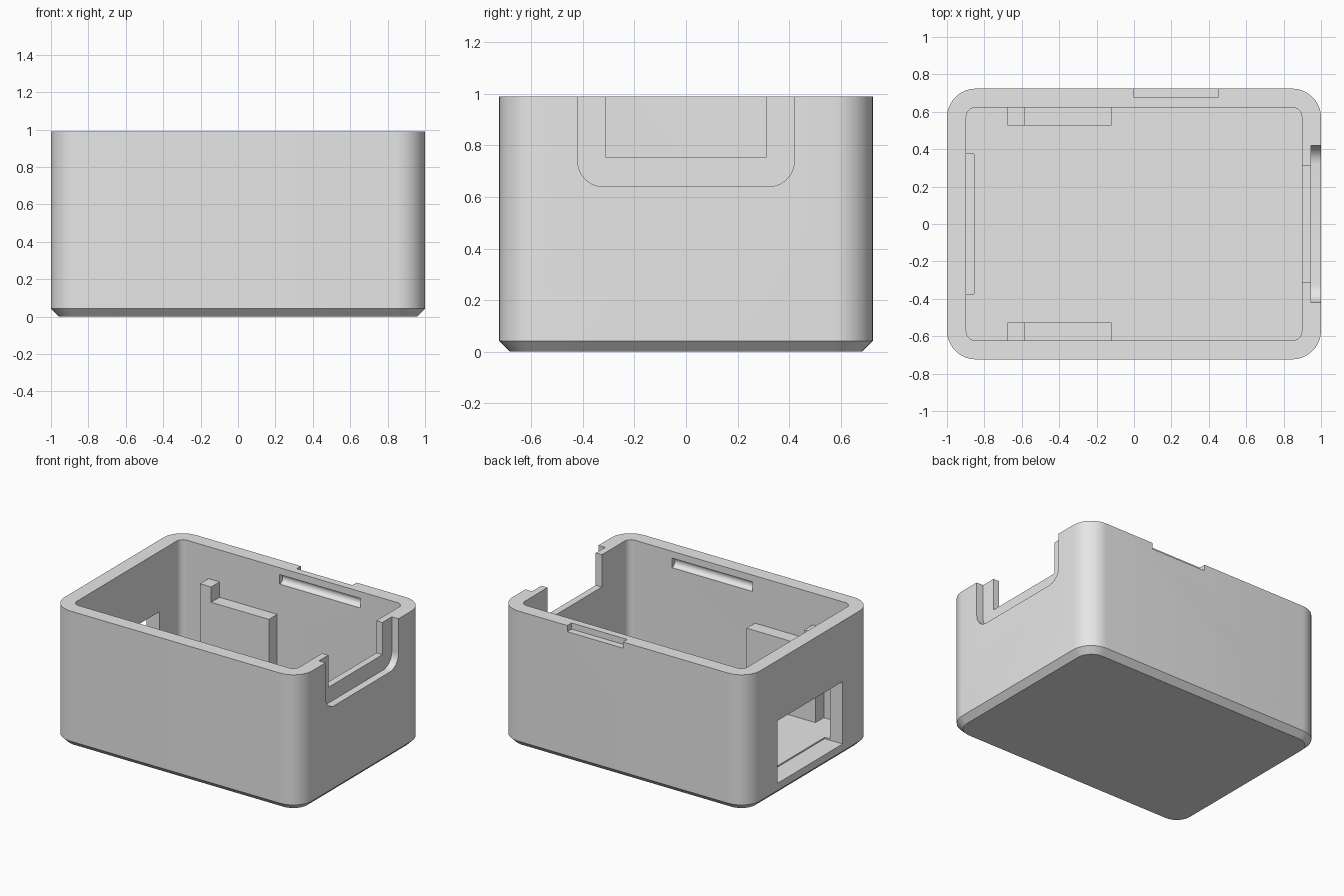
import bpy, bmesh, math
from mathutils import Matrix, Vector

old = bpy.data.objects.get("Cube")
if old:
    bpy.data.objects.remove(old, do_unlink=True)

grey = bpy.data.materials.new("light_grey_plastic")
grey.use_nodes = True
grey.diffuse_color = (0.8, 0.8, 0.8, 1)
grey.node_tree.nodes["Principled BSDF"].inputs["Base Color"].default_value = (0.8, 0.8, 0.8, 1)

TOP, FLOOR = 0.99, 0.105
OUT_X, OUT_Y, OUT_R = 1.0, 0.724, 0.155
IN_X, IN_Y, IN_R = 0.897, 0.623, 0.05
CHAMFER = 0.042


def finish(name, bm):
    bmesh.ops.recalc_face_normals(bm, faces=bm.faces[:])
    mesh = bpy.data.meshes.new(name)
    bm.to_mesh(mesh)
    bm.free()
    mesh.materials.append(grey)
    obj = bpy.data.objects.new(name, mesh)
    bpy.context.collection.objects.link(obj)
    return obj


def rounded_loop(hx, hy, r, steps=10):
    """Outline of a rounded rectangle centred on the origin."""
    points = []
    for k, (sx, sy) in enumerate(((1, 1), (-1, 1), (-1, -1), (1, -1))):
        for i in range(steps + 1):
            a = math.pi / 2 * (k + i / steps)
            points.append((sx * (hx - r) + r * math.cos(a),
                           sy * (hy - r) + r * math.sin(a)))
    return points


def rounded_prism(name, sections, matrix=Matrix()):
    """Stack of rounded rectangles, each given as (level, hx, hy, r)."""
    bm = bmesh.new()
    rings = [[bm.verts.new(matrix @ Vector((x, y, z))) for x, y in rounded_loop(hx, hy, r)]
             for z, hx, hy, r in sections]
    n = len(rings[0])
    for low, high in zip(rings, rings[1:]):
        for i in range(n):
            j = (i + 1) % n
            bm.faces.new((low[i], low[j], high[j], high[i]))
    bm.faces.new(rings[0][::-1])
    bm.faces.new(rings[-1])
    return finish(name, bm)


def box(name, x, y, z):
    bm = bmesh.new()
    bmesh.ops.create_cube(bm, size=1)
    for v in bm.verts:
        v.co = [lo + (c + 0.5) * (hi - lo) for c, (lo, hi) in zip(v.co, (x, y, z))]
    return finish(name, bm)


def cut(target, cutter):
    cutter.hide_render = True
    mod = target.modifiers.new("cut", 'BOOLEAN')
    mod.operation = 'DIFFERENCE'
    mod.solver = 'EXACT'
    mod.object = cutter
    bpy.context.view_layer.objects.active = target
    bpy.ops.object.modifier_apply(modifier=mod.name)
    bpy.data.objects.remove(cutter, do_unlink=True)


# Rounded case with a chamfered base
case = rounded_prism("case", [
    (0, OUT_X - CHAMFER, OUT_Y - CHAMFER, OUT_R - CHAMFER),
    (CHAMFER, OUT_X, OUT_Y, OUT_R),
    (TOP, OUT_X, OUT_Y, OUT_R)])

# Hollow inside
cut(case, rounded_prism("cavity", [(FLOOR, IN_X, IN_Y, IN_R), (1.3, IN_X, IN_Y, IN_R)]))

# Connector opening: rounded outer recess and square notch through the wall
side = Matrix(((0, 0, 1, 0), (1, 0, 0, 0), (0, 1, 0, 1.04), (0, 0, 0, 1)))
cut(case, rounded_prism("recess", [(0.946, 0.42, 0.4, 0.1), (1.2, 0.42, 0.4, 0.1)], side))
cut(case, box("notch", (0.8, 1.1), (-0.312, 0.312), (0.755, 1.2)))

# Window in the opposite wall
cut(case, box("window", (-1.1, -0.856), (-0.375, 0.375), (0.095, 0.55)))

# Pry notch in the outer rim of the back wall
cut(case, box("pry_notch", (0, 0.45), (0.675, 0.9), (0.945, 1.2)))

# Round snap grooves inside the long walls
for s in (-1, 1):
    bm = bmesh.new()
    bmesh.ops.create_cone(bm, cap_ends=True, segments=32, radius1=0.035, radius2=0.035, depth=0.65,
                          matrix=Matrix.Translation((0.225, s * IN_Y, 0.905))
                          @ Matrix.Rotation(math.pi / 2, 4, 'Y'))
    cut(case, finish("groove", bm))

bpy.ops.object.select_all(action='DESELECT')
case.select_set(True)
bpy.context.view_layer.objects.active = case
bpy.ops.object.shade_smooth_by_angle(angle=math.radians(30))

# Stepped board supports: L-shaped profile pushed out along y
PROFILE = ((-0.675, 0.1), (-0.12, 0.1), (-0.12, 0.645),
           (-0.585, 0.645), (-0.585, 0.757), (-0.675, 0.757))
for name, s in (("front_board_support", -1), ("back_board_support", 1)):
    bm = bmesh.new()
    face = bm.faces.new([bm.verts.new((x, s * 0.527, z)) for x, z in PROFILE])
    moved = bmesh.ops.extrude_face_region(bm, geom=[face])["geom"]
    bmesh.ops.translate(bm, vec=(0, s * 0.1, 0),
                        verts=[g for g in moved if isinstance(g, bmesh.types.BMVert)])
    if face.is_valid and len(bm.faces) < len(PROFILE) + 2:
        bm.faces.new([v for v in face.verts][::-1])
    finish(name, bm)
